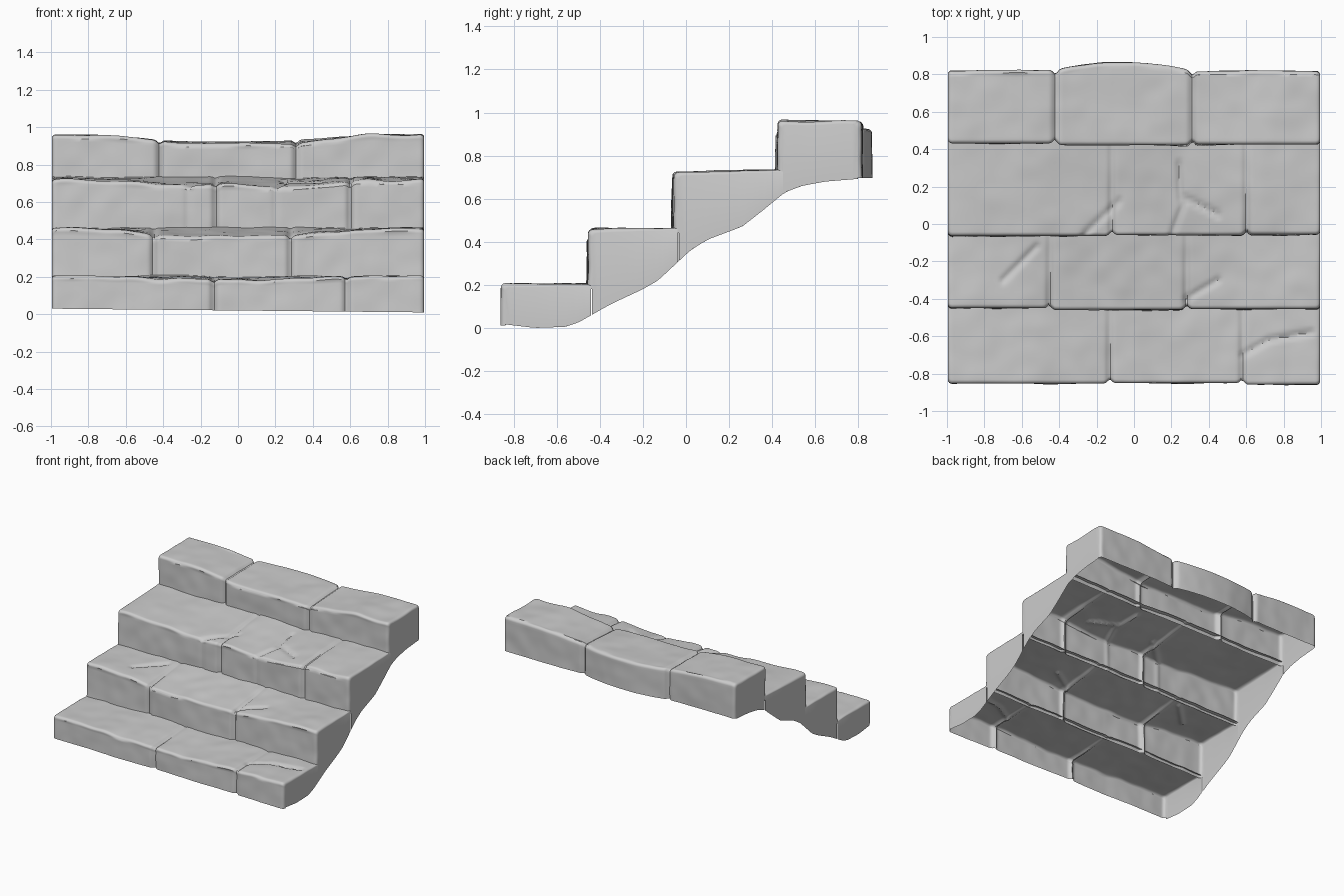
import bpy, bmesh, math
from mathutils import Vector, noise

if "Cube" in bpy.data.objects:
    bpy.data.objects.remove(bpy.data.objects["Cube"])

stone = bpy.data.materials.new("pale_grey_stone")
stone.use_nodes = True
stone.diffuse_color = (0.6, 0.6, 0.6, 1)
bsdf = stone.node_tree.nodes["Principled BSDF"]
bsdf.inputs["Base Color"].default_value = (0.6, 0.6, 0.6, 1)
bsdf.inputs["Roughness"].default_value = 0.9

ROUND = 0.022          # worn edge radius
HALF = 0.995           # half width of the flight

# Lower edge of the side walls (y, z)
UNDERSIDE = [(-0.87, 0.02), (-0.7, 0.0), (-0.56, 0.005), (-0.5, 0.025), (-0.35, 0.11),
             (-0.2, 0.18), (-0.13, 0.22), (0.02, 0.36), (0.1, 0.41), (0.26, 0.47),
             (0.35, 0.54), (0.46, 0.63), (0.54, 0.66), (0.65, 0.68), (0.9, 0.7)]

# front y, back y, riser foot, lip height, tread back height, wear of lip, joints,
# cracks as segments (x1, y1, x2, y2)
STEPS = {
    "bottom_step": dict(front=-0.855, back=-0.44, foot=0.02, lip=0.205, rear=0.205, wear=0.02,
                        joints=(-0.13, 0.58), cracks=[(0.58, -0.7, 0.72, -0.62), (0.72, -0.62, 0.95, -0.58)]),
    "second_step": dict(front=-0.455, back=-0.04, foot=0.19, lip=0.455, rear=0.465, wear=0.035,
                        joints=(-0.45, 0.28), cracks=[(-0.7, -0.3, -0.52, -0.12), (0.28, -0.4, 0.45, -0.3)]),
    "third_step": dict(front=-0.06, back=0.45, foot=0.45, lip=0.72, rear=0.735, wear=0.03,
                       joints=(-0.12, 0.6), cracks=[(-0.27, -0.06, -0.08, 0.12), (0.24, 0.32, 0.25, 0.12),
                                                    (0.25, 0.15, 0.45, 0.05), (0.2, -0.06, 0.27, 0.12)]),
    "top_step": dict(front=0.43, back=0.82, foot=0.715, lip=0.96, rear=0.96, wear=0.045,
                     joints=(-0.42, 0.31), cracks=[]),
}


def underside(y):
    for (y0, z0), (y1, z1) in zip(UNDERSIDE, UNDERSIDE[1:]):
        if y <= y1:
            return z0 + (z1 - z0) * max(0, y - y0) / (y1 - y0)
    return UNDERSIDE[-1][1]


def rough(x, y, z):
    p = Vector((x, y, z))
    return 0.008 * noise.noise(p * 3) + 0.004 * noise.noise(p * 9)


def inset(x, joints):
    """Depth lost at rounded ends and at the joints between blocks."""
    u = max(0, abs(x) - (HALF - ROUND)) / ROUND
    depth = ROUND * (1 - math.sqrt(max(0, 1 - u * u)))
    return depth + sum(0.02 * math.exp(-((x - j) / 0.016) ** 2) for j in joints)


def crack_depth(x, y, cracks):
    depth = 0
    for x1, y1, x2, y2 in cracks:
        a, d, p = Vector((x1, y1)), Vector((x2 - x1, y2 - y1)), Vector((x, y))
        t = min(1, max(0, (p - a).dot(d) / d.length_squared))
        depth = max(depth, 0.012 * math.exp(-((p - a - d * t).length / 0.016) ** 2))
    return depth


def line(a, b, n):
    return [(a[0] + (b[0] - a[0]) * i / n, a[1] + (b[1] - a[1]) * i / n) for i in range(n + 1)]


def arc(cy, cz, start, end):
    return [(cy + ROUND * math.cos(math.radians(start + (end - start) * i / 6)),
             cz + ROUND * math.sin(math.radians(start + (end - start) * i / 6))) for i in range(1, 6)]


def section(x, s, top):
    """One slice through a step: up the riser, over the lip, along the tread."""
    d = inset(x, s["joints"])
    block = sum(x > j for j in s["joints"])
    worn = s["wear"] * math.exp(-((x + 0.02) / 0.55) ** 4)
    chip = 0.012 * noise.noise(Vector((x * 5, s["front"] * 7, 2)))
    front = s["front"] + d + 0.005 * math.sin(block * 2.3 + s["foot"] * 9)
    lip = s["lip"] - worn - d * 0.8 + chip
    back, rear = s["back"], s["rear"] - d * 0.4
    foot = s["foot"] - 0.01 * x if s["foot"] < 0.1 else s["foot"] - 0.01
    if top:
        if block == 1:                       # middle block bulges out
            front -= 0.012
            back += 0.045 * max(0, 1 - ((x + 0.05) / 0.37) ** 2)
        back -= d
        rear = s["rear"] - worn * 0.8 - d * 0.8
    pts = line((front, foot), (front, lip - ROUND), 14)
    pts += arc(front + ROUND, lip - ROUND, 180, 90)
    end = back - ROUND if top else back
    pts += line((front + ROUND, lip), (end, rear), 24)
    if top:
        pts += arc(back - ROUND, rear - ROUND, 90, 0)
        pts += line((back, rear - ROUND), (back, 0.695), 14)
    result = []
    for i, (y, z) in enumerate(pts):
        r = rough(x, y, z)
        if i < 15 or i > 44:                 # upright faces
            y += r if i < 15 else -r
            if i < 15 and s["cracks"]:
                y += 0.5 * crack_depth(x, s["front"], s["cracks"])
        else:                                # lip and tread
            z += r - crack_depth(x, y, s["cracks"])
        result.append((x, y, z))
    return result


def build_step(name, s):
    top = name == "top_step"
    ends = [HALF - ROUND + ROUND * u for u in (0.45, 0.75, 0.92, 1)]
    n, w = 170, HALF - ROUND
    xs = [-e for e in reversed(ends)] + [-w + 2 * w * i / n for i in range(n + 1)] + ends
    bm = bmesh.new()
    cols = [[bm.verts.new(p) for p in section(x, s, top)] for x in xs]
    for a, b in zip(cols, cols[1:]):
        for j in range(len(a) - 1):
            bm.faces.new((a[j], b[j], b[j + 1], a[j + 1]))
    # Side walls down to the sloping lower edge
    walls = []
    for col, right in ((cols[0], True), (cols[-1], False)):
        x, y0, y1 = col[0].co.x, col[0].co.y, col[-1].co.y
        low = [bm.verts.new((x, y, underside(y)))
               for y in (y1 + (y0 - y1) * i / 16 for i in range(17))]
        loop = list(col) + low
        walls.append(bm.faces.new(loop if right else loop[::-1]))
    bmesh.ops.triangulate(bm, faces=walls, ngon_method='EAR_CLIP')
    mesh = bpy.data.meshes.new(name)
    bm.to_mesh(mesh)
    bm.free()
    mesh.materials.append(stone)
    obj = bpy.data.objects.new(name, mesh)
    bpy.context.collection.objects.link(obj)
    bpy.ops.object.select_all(action='DESELECT')
    obj.select_set(True)
    bpy.context.view_layer.objects.active = obj
    bpy.ops.object.shade_smooth_by_angle(angle=math.radians(40))


for step_name, spec in STEPS.items():
    build_step(step_name, spec)
